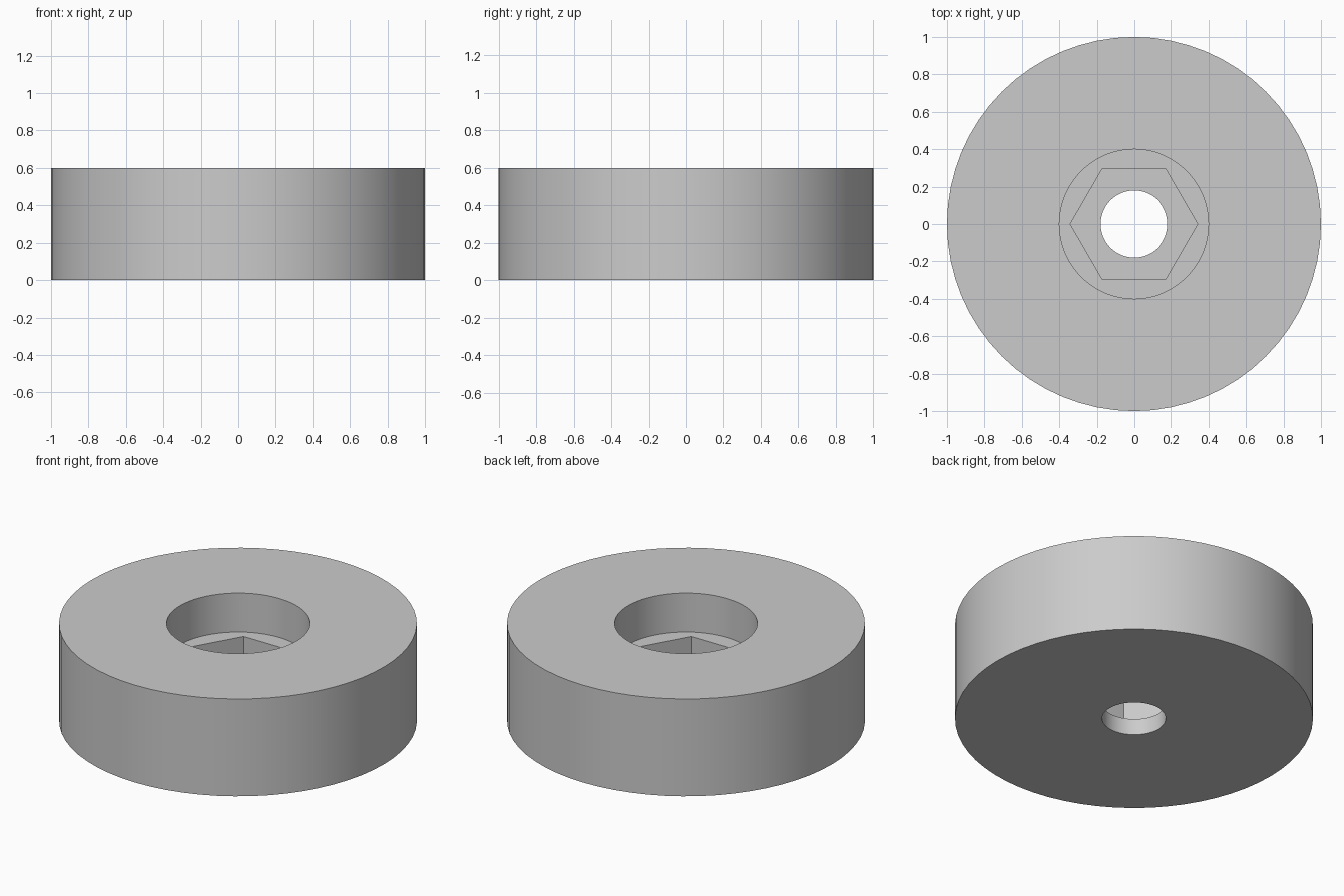
import bpy, bmesh, math

if "Cube" in bpy.data.objects:
    bpy.data.objects.remove(bpy.data.objects["Cube"])

# Closed chain of rings around the section: (radius, height, sides)
ROUND, HEX = 64, 6
RINGS = [
    (1.00, 0.60, ROUND),   # outer rim, top
    (1.00, 0.00, ROUND),   # outer rim, bottom
    (0.18, 0.00, ROUND),   # through hole, bottom
    (0.18, 0.10, ROUND),   # through hole, top
    (0.342, 0.10, HEX),    # hex nut pocket, floor
    (0.342, 0.36, HEX),    # hex nut pocket, top
    (0.40, 0.36, ROUND),   # counterbore, floor
    (0.40, 0.60, ROUND),   # counterbore, top
]


def ring(bm, radius, z, sides):
    step = 2 * math.pi / sides
    verts = [bm.verts.new((radius * math.cos(i * step), radius * math.sin(i * step), z))
             for i in range(sides)]
    edges = [bm.edges.new((verts[i], verts[(i + 1) % sides])) for i in range(sides)]
    return verts, edges


bm = bmesh.new()
rings = [ring(bm, *r) for r in RINGS]
for k, (va, ea) in enumerate(rings):
    vb, eb = rings[(k + 1) % len(rings)]
    n = len(va)
    if n == len(vb):
        # walls and plain round faces
        for i in range(n):
            j = (i + 1) % n
            bm.faces.new((va[i], va[j], vb[j], vb[i]))
    else:
        # flat ledge between a circle and the hexagon
        bmesh.ops.triangle_fill(bm, edges=ea + eb, use_beauty=True)
bmesh.ops.recalc_face_normals(bm, faces=bm.faces[:])

mesh = bpy.data.meshes.new("round_foot")
bm.to_mesh(mesh)
bm.free()

foot = bpy.data.objects.new("round_foot", mesh)
bpy.context.collection.objects.link(foot)

# Single plain grey
grey = bpy.data.materials.new("plain grey")
grey.diffuse_color = (0.6, 0.6, 0.6, 1.0)
grey.use_nodes = True
grey.node_tree.nodes["Principled BSDF"].inputs["Base Color"].default_value = grey.diffuse_color
mesh.materials.append(grey)

# Smooth round walls, crisp edges
bpy.context.view_layer.objects.active = foot
foot.select_set(True)
bpy.ops.object.shade_smooth_by_angle(angle=math.radians(30))
